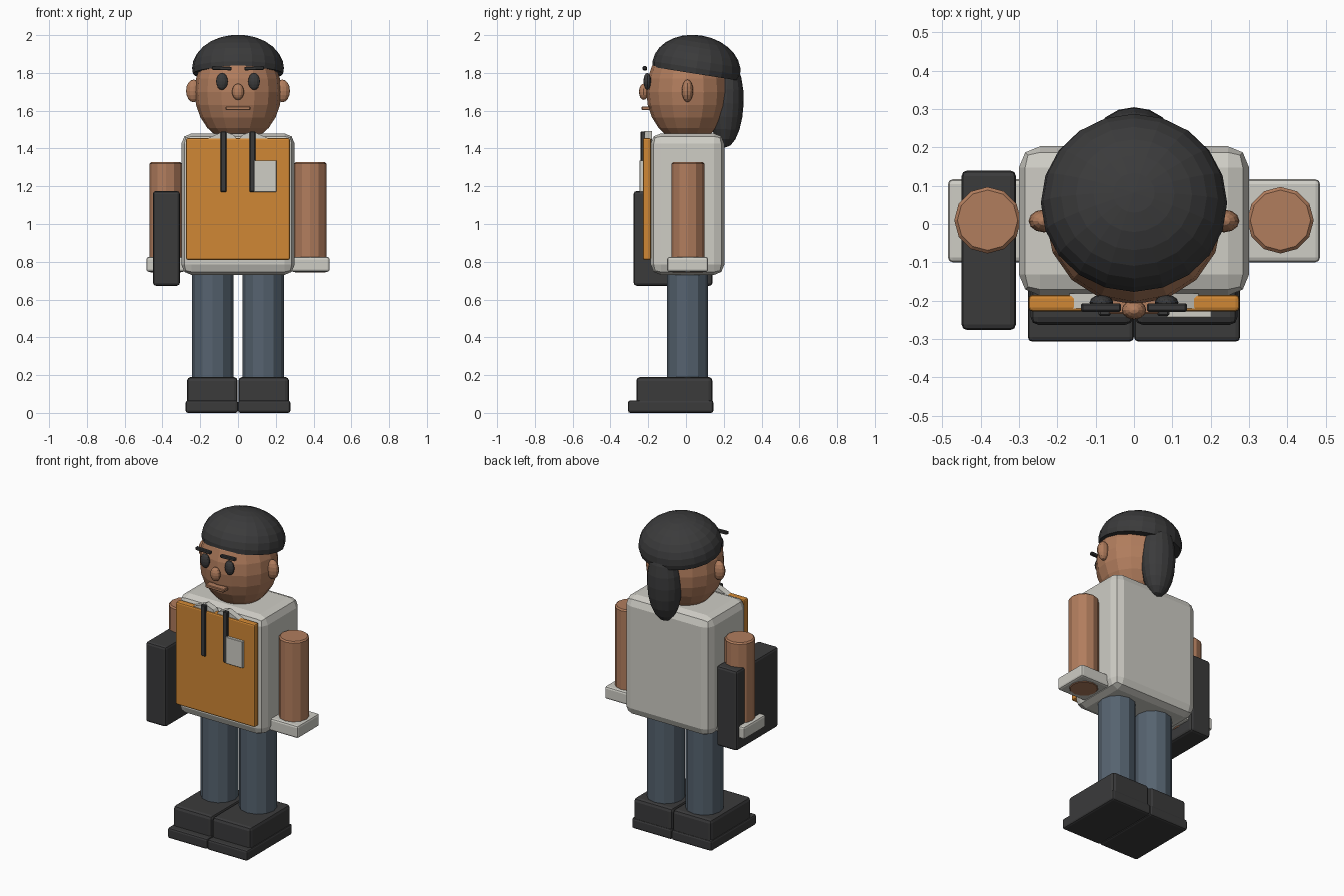
import bpy, bmesh, math
from mathutils import Matrix, Vector

if "Cube" in bpy.data.objects:
    bpy.data.objects.remove(bpy.data.objects["Cube"])


def material(name, rgb):
    m = bpy.data.materials.new(name)
    m.diffuse_color = (*rgb, 1)
    m.use_nodes = True
    m.node_tree.nodes["Principled BSDF"].inputs["Base Color"].default_value = m.diffuse_color
    return m


SKIN = material("skin_brown", (0.44, 0.205, 0.11))
DARK = material("charcoal", (0.043, 0.043, 0.044))
SHIRT = material("light_grey", (0.62, 0.61, 0.56))
ORANGE = material("orange", (0.63, 0.245, 0.035))
JEANS = material("slate_blue", (0.092, 0.124, 0.16))


def finish(name, bm, mat, bevel=0, segments=2):
    bmesh.ops.recalc_face_normals(bm, faces=bm.faces)
    me = bpy.data.meshes.new(name)
    bm.to_mesh(me)
    bm.free()
    me.materials.append(mat)
    ob = bpy.data.objects.new(name, me)
    bpy.context.collection.objects.link(ob)
    if bevel:
        mod = ob.modifiers.new("bevel", 'BEVEL')
        mod.width = bevel
        mod.segments = segments
        mod.limit_method = 'ANGLE'
        mod.angle_limit = math.radians(40)
    return ob


def box(name, x, y, z, mat, bevel=0.01, segments=2, tilt=0):
    """Box given by its (min, max) range on each axis, tilted around y."""
    c = Vector(((x[0] + x[1]) / 2, (y[0] + y[1]) / 2, (z[0] + z[1]) / 2))
    bm = bmesh.new()
    bmesh.ops.create_cube(bm, size=1)
    bmesh.ops.transform(bm, verts=bm.verts, matrix=Matrix.Translation(c)
                        @ Matrix.Rotation(tilt, 4, 'Y')
                        @ Matrix.Diagonal((x[1] - x[0], y[1] - y[0], z[1] - z[0], 1)))
    return finish(name, bm, mat, bevel, segments)


def ball(name, centre, radii, mat, u=16, v=10, tilt=0, cut=None):
    """Faceted ellipsoid tilted around x; cut trims it below a unit height."""
    bm = bmesh.new()
    bmesh.ops.create_uvsphere(bm, u_segments=u, v_segments=v, radius=1)
    if cut is not None:
        bmesh.ops.bisect_plane(bm, geom=bm.verts[:] + bm.edges[:] + bm.faces[:],
                               plane_co=(0, 0, cut), plane_no=(0, 0, 1), clear_inner=True)
        bmesh.ops.holes_fill(bm, edges=[e for e in bm.edges if e.is_boundary])
    bmesh.ops.transform(bm, verts=bm.verts, matrix=Matrix.Translation(centre)
                        @ Matrix.Rotation(tilt, 4, 'X') @ Matrix.Diagonal((*radii, 1)))
    return finish(name, bm, mat)


def tube(name, x, y, z, r, mat, sides=12, bevel=0.008):
    bm = bmesh.new()
    bmesh.ops.create_cone(bm, cap_ends=True, segments=sides, radius1=r, radius2=r,
                          depth=z[1] - z[0])
    bmesh.ops.translate(bm, verts=bm.verts, vec=(x, y, (z[0] + z[1]) / 2))
    return finish(name, bm, mat, bevel, 1)


def span(s, a, b):
    """Range from a to b, mirrored when s is -1."""
    return tuple(sorted((s * a, s * b)))


# Torso, apron and pocket
box("torso", (-0.30, 0.30), (-0.187, 0.203), (0.73, 1.48), SHIRT, 0.055, 2)
box("apron", (-0.275, 0.275), (-0.228, -0.185), (0.81, 1.455), ORANGE, 0.01)
box("pocket", (0.085, 0.203), (-0.245, -0.225), (1.17, 1.337), SHIRT, 0.002, 1)

# Head, hair and face
ball("head", (0, 0.01, 1.70), (0.23, 0.22, 0.27), SKIN, 16, 12)
ball("hair_cap", (0, 0.055, 1.825), (0.243, 0.235, 0.175), DARK, 20, 14,
     math.radians(-9), -0.17)
ball("ponytail", (0, 0.215, 1.64), (0.105, 0.09, 0.235), DARK, 16, 10, math.radians(-2))
ball("nose", (0, -0.224, 1.70), (0.032, 0.025, 0.043), SKIN, 12, 8)
box("mouth", (-0.065, 0.065), (-0.235, -0.19), (1.603, 1.623), SKIN, 0.004, 1)

for s, side in ((-1, "left"), (1, "right")):
    # Face details
    ball(f"ear_{side}", (s * 0.235, 0.008, 1.705), (0.04, 0.03, 0.06), SKIN, 12, 8)
    ball(f"eye_{side}", (s * 0.085, -0.205, 1.755), (0.031, 0.02, 0.045), DARK, 12, 8)
    box(f"eyebrow_{side}", span(s, 0.034, 0.138), (-0.229, -0.207), (1.815, 1.834),
        DARK, 0.004, 1, s * math.radians(-2))

    # Collar flap, extruded from a pointed outline
    bm = bmesh.new()
    outline = [(0.0, 1.44), (0.02, 1.47), (0.075, 1.492), (0.168, 1.45), (0.08, 1.42)]
    flap = bm.faces.new([bm.verts.new((s * x, -0.221, z)) for x, z in outline])
    ext = bmesh.ops.extrude_face_region(bm, geom=[flap])
    bmesh.ops.translate(bm, vec=(0, 0.04, 0),
                        verts=[g for g in ext["geom"] if isinstance(g, bmesh.types.BMVert)])
    finish(f"collar_{side}", bm, SHIRT)

    # Apron strap
    box(f"strap_{side}", span(s, 0.061, 0.092), (-0.24, -0.215), (1.17, 1.49), DARK, 0.004, 1)

    # Arm with square cuff
    tube(f"arm_{side}", s * 0.382, 0.01, (0.743, 1.327), 0.087, SKIN)
    box(f"cuff_{side}", span(s, 0.28, 0.485), (-0.10, 0.117), (0.747, 0.825), SHIRT, 0.012)

    # Leg and shoe
    tube(f"leg_{side}", s * 0.134, 0.008, (0.15, 0.76), 0.109, JEANS)
    box(f"shoe_{side}", span(s, 0.002, 0.27), (-0.263, 0.14), (0.04, 0.19), DARK, 0.02)
    box(f"sole_{side}", span(s, 0.0, 0.277), (-0.307, 0.145), (0.0, 0.066), DARK, 0.012)

# Carried bag
box("bag", (-0.45, -0.308), (-0.277, 0.14), (0.673, 1.175), DARK, 0.015)
